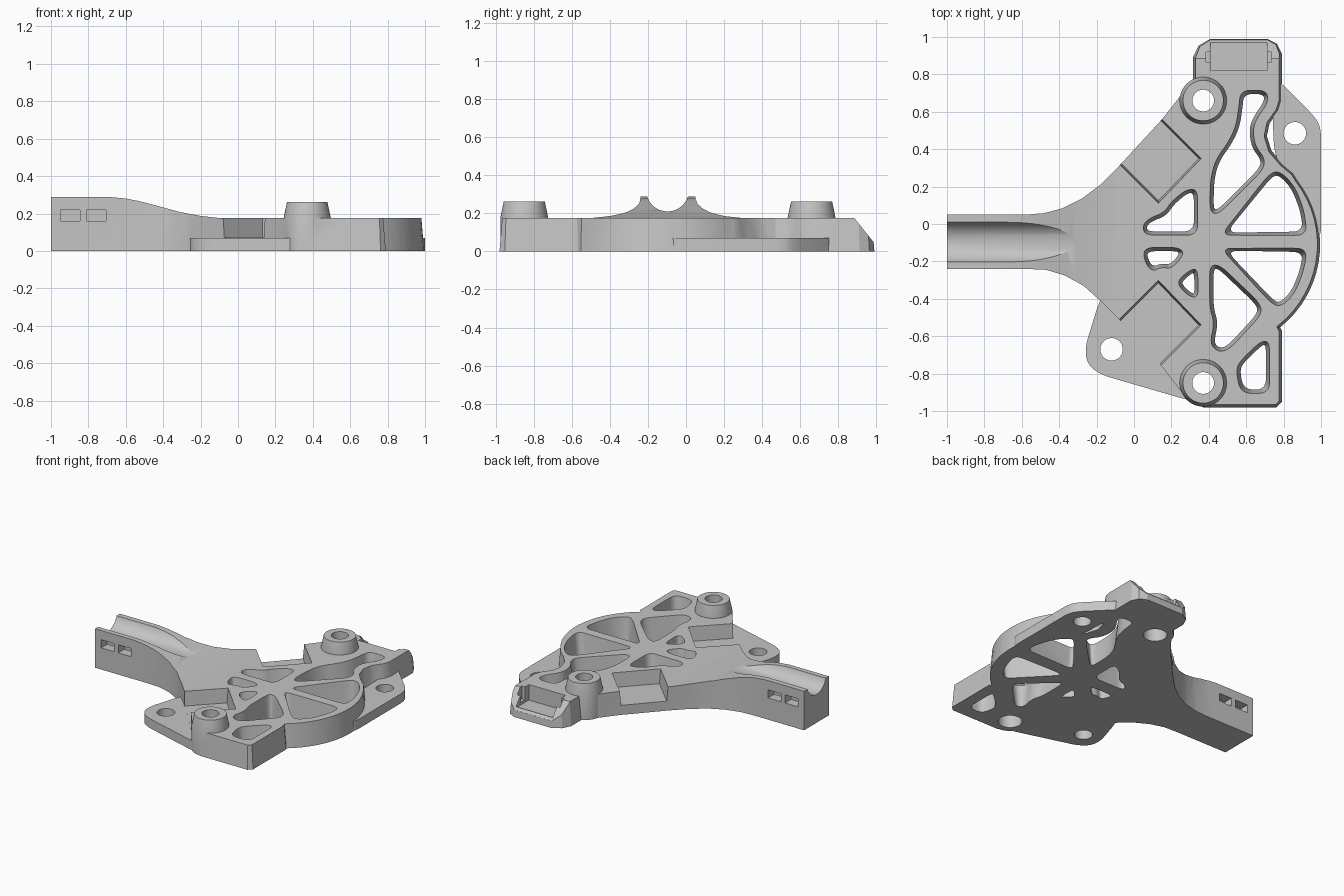
import bpy, bmesh, math
from mathutils import Vector, Matrix

cube = bpy.data.objects.get("Cube")
if cube:
    bpy.data.objects.remove(cube)

TOP, LOW = 0.175, 0.07

grey = bpy.data.materials.new("plain grey")
grey.use_nodes = True
grey.diffuse_color = (0.56, 0.56, 0.56, 1)
grey.node_tree.nodes["Principled BSDF"].inputs["Base Color"].default_value = (0.56, 0.56, 0.56, 1)


def finish(bm, name):
    bmesh.ops.recalc_face_normals(bm, faces=bm.faces)
    bmesh.ops.triangulate(bm, faces=bm.faces)
    mesh = bpy.data.meshes.new(name)
    bm.to_mesh(mesh)
    bm.free()
    mesh.materials.append(grey)
    ob = bpy.data.objects.new(name, mesh)
    bpy.context.collection.objects.link(ob)
    return ob


def rounded(pts, r, steps=3):
    """Soften the corners of a closed outline by repeated corner cutting."""
    for _ in range(steps):
        out = []
        for i, p in enumerate(pts):
            for q in (pts[i - 1], pts[(i + 1) % len(pts)]):
                d = q - p
                out.append(p + d * min(0.25, r / d.length))
        pts, r = out, r / 2
    return pts


def offset(pts, dist, start):
    """Push an outline outwards, only where x is beyond start."""
    pts = [Vector(p) for p in pts]
    area = sum(pts[i - 1].cross(p) for i, p in enumerate(pts))
    side = 1 if area > 0 else -1
    out = []
    for i, p in enumerate(pts):
        a = (p - pts[i - 1]).normalized()
        b = (pts[(i + 1) % len(pts)] - p).normalized()
        t = (a + b).normalized()
        n = Vector((t.y, -t.x)) * side / max(0.6, t.dot(a))
        out.append(p + n * dist if p.x > start else p)
    return out


def prism(name, pts, z0, z1, off0=0, off1=0, start=-9, r=0):
    low, high = offset(pts, off0, start), offset(pts, off1, start)
    if r:
        low, high = rounded(low, r), rounded(high, r)
    bm = bmesh.new()
    lo = [bm.verts.new((*p, z0)) for p in low]
    hi = [bm.verts.new((*p, z1)) for p in high]
    bm.faces.new(lo[::-1])
    bm.faces.new(hi)
    for i in range(len(lo)):
        bm.faces.new((lo[i - 1], lo[i], hi[i], hi[i - 1]))
    return finish(bm, name)


def turned(name, x, y, rings, n=48):
    """Stack of circles given as (radius, height), capped at both ends."""
    bm = bmesh.new()
    loops = [[bm.verts.new((x + r * math.cos(k * math.tau / n), y + r * math.sin(k * math.tau / n), z))
              for k in range(n)] for r, z in rings]
    bm.faces.new(loops[0][::-1])
    bm.faces.new(loops[-1])
    for a, b in zip(loops, loops[1:]):
        for k in range(n):
            bm.faces.new((a[k - 1], a[k], b[k], b[k - 1]))
    return finish(bm, name)


def box(name, x0, x1, y0, y1, z0, z1):
    return prism(name, [(x0, y0), (x1, y0), (x1, y1), (x0, y1)], z0, z1)


def measure(mesh):
    bm = bmesh.new()
    bm.from_mesh(mesh)
    result = bm.calc_volume(signed=True), all(e.is_manifold for e in bm.edges)
    bm.free()
    return result


def combine(target, tool, op='DIFFERENCE'):
    """Boolean that keeps only a sound result, nudging the tool if needed."""
    v, vt = measure(target.data)[0], measure(tool.data)[0]
    low, high = {'DIFFERENCE': (v - vt, v), 'UNION': (v, v + vt), 'INTERSECT': (v * .3, v)}[op]
    best = None
    for nudge in (0, .0006, -.0009):
        tool.location = (nudge, nudge * .7, 0)
        for solver in ('MANIFOLD', 'EXACT'):
            mod = target.modifiers.new(tool.name, 'BOOLEAN')
            mod.operation, mod.solver, mod.object = op, solver, tool
            bpy.context.view_layer.update()
            done = target.evaluated_get(bpy.context.evaluated_depsgraph_get())
            mesh = bpy.data.meshes.new_from_object(done)
            target.modifiers.clear()
            vol, closed = measure(mesh)
            if low - 1e-4 <= vol <= high + 1e-4 and (closed or best is None):
                best = mesh
                if closed:
                    break
        else:
            continue
        break
    if best:
        target.data = best
    bpy.data.objects.remove(tool)


# Body outline: handle, flared neck, back block, wavy side, round fan, front corner
neck_back = [(-1, .05), (-.58, .05), (-.48, .058), (-.38, .085), (-.28, .135), (-.18, .21),
             (-.08, .31), (.15, .56), (.26, .70)]
block = [(.32, .77), (.32, .89), (.35, .95), (.41, .985), (.71, .985), (.76, .96), (.785, .91)]
wave = [(.785, .66), (.77, .61), (.72, .54), (.705, .47), (.73, .39), (.79, .32), (.85, .27)]
fan = [(.43 + .56 * math.cos(a), -.11 + .56 * math.sin(a))
       for a in (math.radians(38 - 6 * i) for i in range(16))]
front = [(.785, -.57), (.785, -.95), (.76, -.975), (.37, -.975), (.27, -.92), (.14, -.75), (-.08, -.51)]
neck_front = [(-.17, -.42), (-.27, -.33), (-.37, -.275), (-.47, -.245), (-.58, -.24), (-1, -.24)]
body = prism("bracket_body", neck_back + block + wave + fan + front + neck_front,
             -.06, .31, .01, -.02, start=.3)

# Side profile that lowers the tall handle to the flat body
crest = [(-1.1, .288), (-.68, .288), (-.6, .28), (-.53, .267), (-.42, .238), (-.31, .208),
         (-.2, .187), (-.09, TOP), (1.1, TOP), (1.1, -.2), (-1.1, -.2)]
profile = prism("side_profile", crest, -1.2, 1.2)
profile.data.transform(Matrix.Rotation(math.pi / 2, 4, 'X'))
combine(body, profile, 'INTERSECT')

# Low mounting ears
ears = [[(-.1, -.3), (-.185, -.41), (-.262, -.66), (-.25, -.75), (-.18, -.805), (.3, -.945),
         (.45, -.9), (.4, -.3)],
        [(.74, .6), (.76, .78), (.97, .57), (1, .51), (1, -.07), (.95, -.08), (.75, .38)]]
for pts in ears:
    combine(body, prism("ear", pts, -.04, LOW, r=.03), 'UNION')

# Raised bosses
bosses = [(.37, .66), (.37, -.85)]
for x, y in bosses:
    combine(body, turned("boss", x, y, [(.126, -.05), (.126, TOP + .002), (.108, .262)]), 'UNION')

# Flat underside
combine(body, box("underside_trim", -1.5, 1.5, -1.5, 1.5, -.5, 0))

# Bolt holes, wider underneath the bosses
for x, y in bosses:
    combine(body, turned("bolt_hole", x, y, [(.08, -.1), (.08, .1), (.058, .1002), (.058, .4)]))
for x, y in [(-.12, -.67), (.86, .485)]:
    combine(body, turned("ear_hole", x, y, [(.06, -.1), (.06, .4)]))

# Lightening holes with sloping walls
holes = [
    [(.57, .715), (.71, .715), (.717, .65), (.66, .57), (.635, .51), (.647, .417), (.7, .35), (.69, .29),
     (.47, .07), (.425, .05), (.405, .09), (.41, .25), (.44, .35), (.5, .43), (.545, .52), (.56, .62)],
    [(.465, -.06), (.73, .275), (.785, .28), (.86, .2), (.91, .07), (.925, -.06)],
    [(.465, -.13), (.74, -.43), (.79, -.44), (.86, -.37), (.91, -.24), (.925, -.13)],
    [(.405, -.22), (.46, -.22), (.67, -.42), (.685, -.48), (.51, -.67), (.45, -.685), (.405, -.64),
     (.43, -.53), (.405, -.45)],
    [(.725, -.63), (.68, -.625), (.57, -.73), (.545, -.78), (.57, -.905), (.725, -.905)],
    [(.28, .185), (.34, .185), (.34, -.06), (.06, -.06), (.045, -.01), (.08, .03), (.16, .06), (.2, .12)],
    [(.05, -.18), (.06, -.125), (.24, -.125), (.27, -.16), (.2, -.24), (.15, -.23), (.09, -.255)],
    [(.34, -.24), (.3, -.245), (.235, -.3), (.245, -.34), (.3, -.39), (.345, -.39)],
]
for pts in holes:
    combine(body, prism("lightening_hole", pts, -.03, .21, -.023, .004, r=.03))

# Two slanted pockets, open to the outside
pockets = [[(.36, .35), (.13, .11), (-.18, .42), (.05, .66)],
           [(.13, -.30), (.36, -.54), (.05, -.85), (-.18, -.61)]]
for pts in pockets:
    combine(body, prism("pocket", pts, LOW + .0005, .25, -.01, .006))

# Back block: sloping end and stepped recess
slope = prism("end_slope", [(.885, TOP), (.86, .3), (1.2, .3), (1.2, .05), (.985, .05)], 0, 1)
slope.data.transform(Matrix(((0, 0, 1, 0), (1, 0, 0, 0), (0, 1, 0, 0), (0, 0, 0, 1))))
combine(body, slope)
combine(body, box("recess", .41, .71, .82, .97, .06, .3))
combine(body, box("recess_notch", .385, .735, .865, .92, .08, .3))

# Round channel along the handle
channel = turned("channel", 0, 0, [(.112, -1.2), (.112, -.15)], 64)
channel.data.transform(Matrix.Translation((0, -.097, .322)) @ Matrix.Rotation(math.pi / 2, 4, 'Y'))
combine(body, channel)

# Strap slots on both sides of the handle
for x in (-.95, -.81):
    for y in (-.3, -.02):
        combine(body, box("strap_slot", x, x + .105, y, y + .13, .16, .22))

# Smooth curved walls, keep edges crisp
bpy.ops.object.select_all(action='DESELECT')
body.select_set(True)
bpy.context.view_layer.objects.active = body
bpy.ops.object.shade_smooth_by_angle(angle=math.radians(25))
